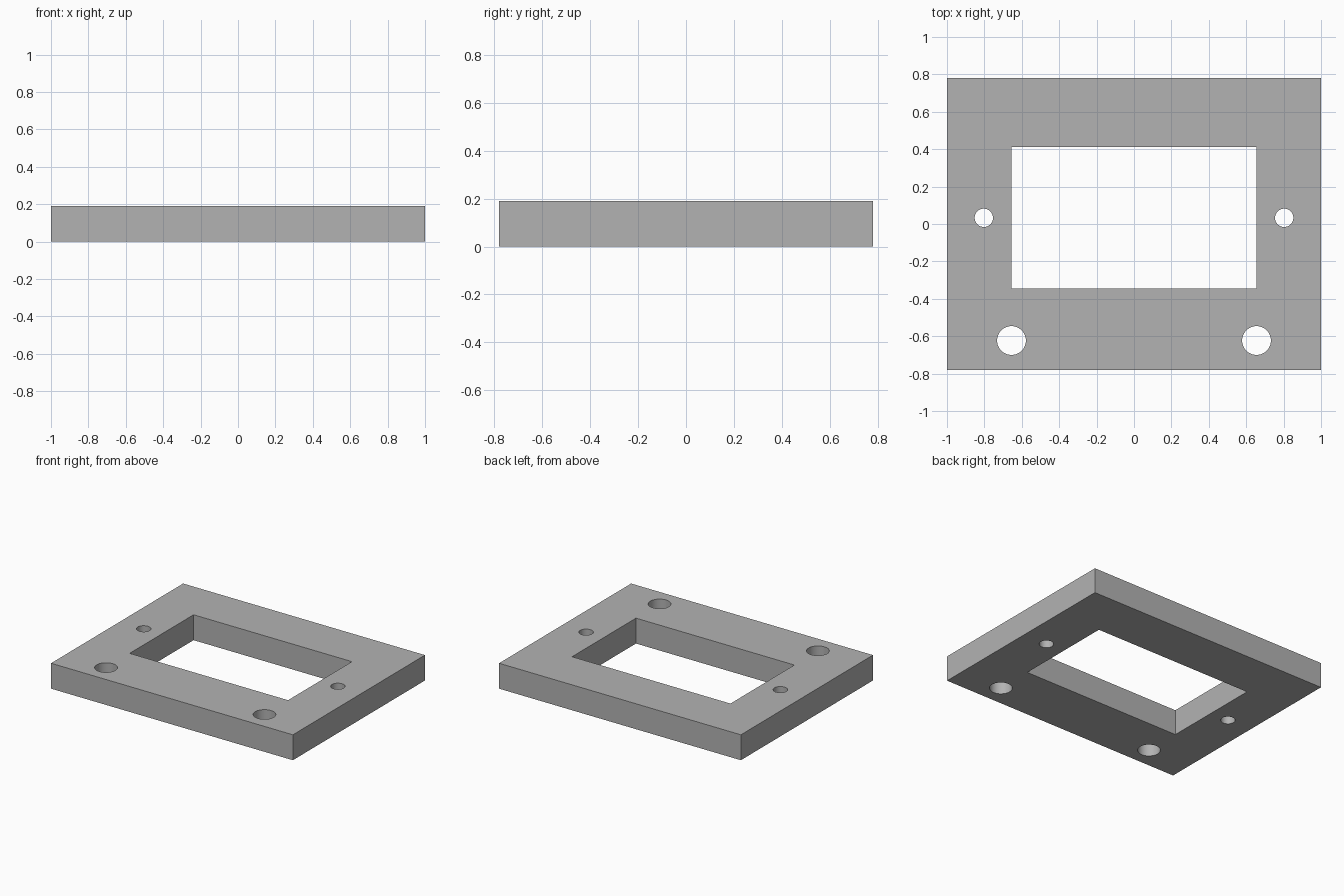
import bpy
import math

WIDTH, DEPTH, HEIGHT = 2.0, 1.56, 0.19

cube = bpy.data.objects.get("Cube")
if cube:
    bpy.data.objects.remove(cube, do_unlink=True)

# Plain grey finish
grey = bpy.data.materials.new("plain_grey")
grey.use_nodes = True
colour = (0.45, 0.45, 0.45, 1)
grey.diffuse_color = colour
grey.node_tree.nodes["Principled BSDF"].inputs["Base Color"].default_value = colour


def box(name, size, centre):
    bpy.ops.mesh.primitive_cube_add(size=1, location=centre)
    ob = bpy.context.object
    ob.name = name
    ob.scale = size
    bpy.ops.object.transform_apply(location=True, rotation=False, scale=True)
    ob.data.materials.append(grey)
    return ob


def cylinder(name, radius, x, y):
    bpy.ops.mesh.primitive_cylinder_add(
        vertices=48, radius=radius, depth=HEIGHT * 2, location=(x, y, HEIGHT / 2))
    ob = bpy.context.object
    ob.name = name
    ob.data.materials.append(grey)
    return ob


# Flat plate
plate = box("mounting_plate", (WIDTH, DEPTH, HEIGHT), (0, 0, HEIGHT / 2))

# Rectangular window and mirrored pairs of through holes
cutters = [box("window_cutter", (1.31, 0.755, HEIGHT * 2), (0, 0.033, HEIGHT / 2))]
for side, label in ((1, "left"), (-1, "right")):
    cutters.append(cylinder(f"{label}_screw_hole_cutter", 0.049, side * 0.803, 0.033))
    cutters.append(cylinder(f"{label}_corner_hole_cutter", 0.077, side * 0.655, -0.623))

bpy.ops.object.select_all(action="DESELECT")
bpy.context.view_layer.objects.active = plate
plate.select_set(True)
for cutter in cutters:
    cutter.hide_render = True
    mod = plate.modifiers.new(cutter.name, "BOOLEAN")
    mod.operation = "DIFFERENCE"
    mod.solver = "EXACT"
    mod.object = cutter
    bpy.ops.object.modifier_apply(modifier=mod.name)
    bpy.data.objects.remove(cutter, do_unlink=True)

# Smooth hole walls, crisp edges
bpy.ops.object.shade_smooth_by_angle(angle=math.radians(30))
